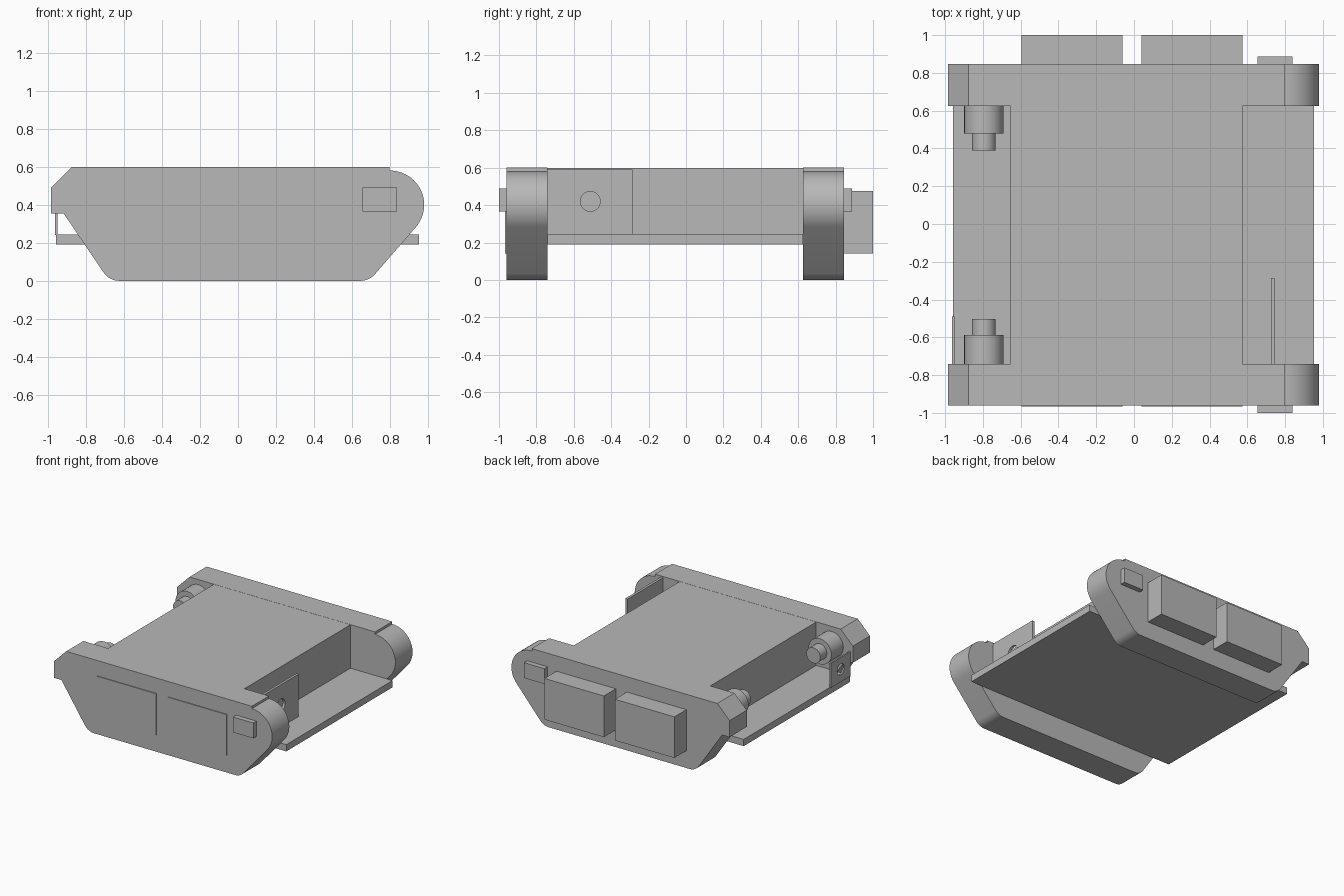
import bpy
import bmesh
from math import cos, sin, radians
from mathutils import Matrix, Vector

if "Cube" in bpy.data.objects:
    bpy.data.objects.remove(bpy.data.objects["Cube"], do_unlink=True)

grey = bpy.data.materials.new("plain grey")
grey.use_nodes = True
colour = (0.48, 0.48, 0.48, 1)
grey.diffuse_color = colour
grey.node_tree.nodes["Principled BSDF"].inputs["Base Color"].default_value = colour


def finish(bm, name, smooth=False):
    bmesh.ops.recalc_face_normals(bm, faces=bm.faces)
    mesh = bpy.data.meshes.new(name)
    bm.to_mesh(mesh)
    bm.free()
    mesh.materials.append(grey)
    ob = bpy.data.objects.new(name, mesh)
    bpy.context.collection.objects.link(ob)
    if smooth:
        bpy.ops.object.select_all(action="DESELECT")
        ob.select_set(True)
        bpy.context.view_layer.objects.active = ob
        bpy.ops.object.shade_smooth_by_angle(angle=radians(25))
    return ob


def box(name, x, y, z):
    bm = bmesh.new()
    bmesh.ops.create_cube(bm, size=1)
    for v in bm.verts:
        v.co = [(a + b) / 2 + c * (b - a) for (a, b), c in zip((x, y, z), v.co)]
    return finish(bm, name)


def rod(name, centre, radius, length, axis, smooth=True):
    bm = bmesh.new()
    bmesh.ops.create_cone(bm, cap_ends=True, segments=32, radius1=radius,
                          radius2=radius, depth=length)
    turn = Vector((0, 0, 1)).rotation_difference(Vector(axis)).to_matrix().to_4x4()
    bm.transform(Matrix.Translation(centre) @ turn)
    return finish(bm, name, smooth)


def arc(cx, cz, r, start, end, steps):
    angles = [radians(start + (end - start) * i / steps) for i in range(steps + 1)]
    return [(cx + r * cos(a), cz + r * sin(a)) for a in angles]


def side_wall(name, y0, y1):
    outline = arc(-0.625, 0.1, 0.1, 214, 270, 8)
    outline += arc(0.645, 0.1, 0.1, 270, 319, 8)
    outline += arc(0.8, 0.4, 0.18, -41, 90, 24)
    outline += [(0.797, 0.58), (0.797, 0.6), (-0.875, 0.6),
                (-0.985, 0.49), (-0.985, 0.355), (-0.918, 0.355)]
    bm = bmesh.new()
    face = bm.faces.new([bm.verts.new((x, y0, z)) for x, z in outline])
    new = bmesh.ops.extrude_face_region(bm, geom=[face])["geom"]
    verts = [g for g in new if isinstance(g, bmesh.types.BMVert)]
    bmesh.ops.translate(bm, verts=verts, vec=(0, y1 - y0, 0))
    return finish(bm, name, True)


def holed_plate(name, x, y, z, hole_y, hole_z, radius):
    plate = box(name, x, y, z)
    cutter = rod("hole_cutter", (x[0], hole_y, hole_z), radius, 0.1, (1, 0, 0), False)
    cutter.hide_render = True
    cut = plate.modifiers.new("hole", "BOOLEAN")
    cut.operation = "DIFFERENCE"
    cut.solver = "EXACT"
    cut.object = cutter
    bpy.context.view_layer.objects.active = plate
    bpy.ops.object.modifier_apply(modifier=cut.name)
    bpy.data.objects.remove(cutter, do_unlink=True)


FRONT, BACK = -0.74, 0.625              # inner faces of the side walls
FRONT_OUT, BACK_OUT = -0.96, 0.846      # outer faces of the side walls

# Main body between the walls
side_wall("front_wall", FRONT_OUT, FRONT)
side_wall("back_wall", BACK, BACK_OUT)
box("centre_block", (-0.655, 0.575), (FRONT, BACK), (0.22, 0.599))
box("floor_plate", (-0.957, 0.953), (FRONT, BACK), (0.19, 0.245))

# Thin front panels, deep back boxes and the small end blocks
for side, x in (("left", (0.04, 0.575)), ("right", (-0.595, -0.06))):
    box(f"front_panel_{side}", x, (-0.967, FRONT_OUT + 0.01), (0.14, 0.475))
    box(f"back_box_{side}", x, (BACK_OUT - 0.01, 1), (0.14, 0.475))
box("front_end_block", (0.655, 0.838), (-1, FRONT_OUT + 0.01), (0.365, 0.49))
box("back_end_block", (0.655, 0.838), (BACK_OUT - 0.01, 0.887), (0.365, 0.49))

# Stepped stubs on the inside of each wall
for name, wall, step, tip in (("front", FRONT, -0.587, -0.502),
                              ("back", BACK, 0.48, 0.39)):
    rod(f"{name}_stub", (-0.795, (wall + step) / 2, 0.455), 0.104,
        abs(step - wall), (0, 1, 0))
    rod(f"{name}_stub_pin", (-0.795, (step + tip) / 2, 0.455), 0.063,
        abs(tip - step), (0, 1, 0))

# Upright brackets with round holes
holed_plate("large_bracket", (0.725, 0.745), (FRONT, -0.285), (0.24, 0.59),
            -0.512, 0.42, 0.053)
holed_plate("small_bracket", (-0.963, -0.951), (FRONT, -0.49), (0.24, 0.44),
            -0.615, 0.345, 0.045)
